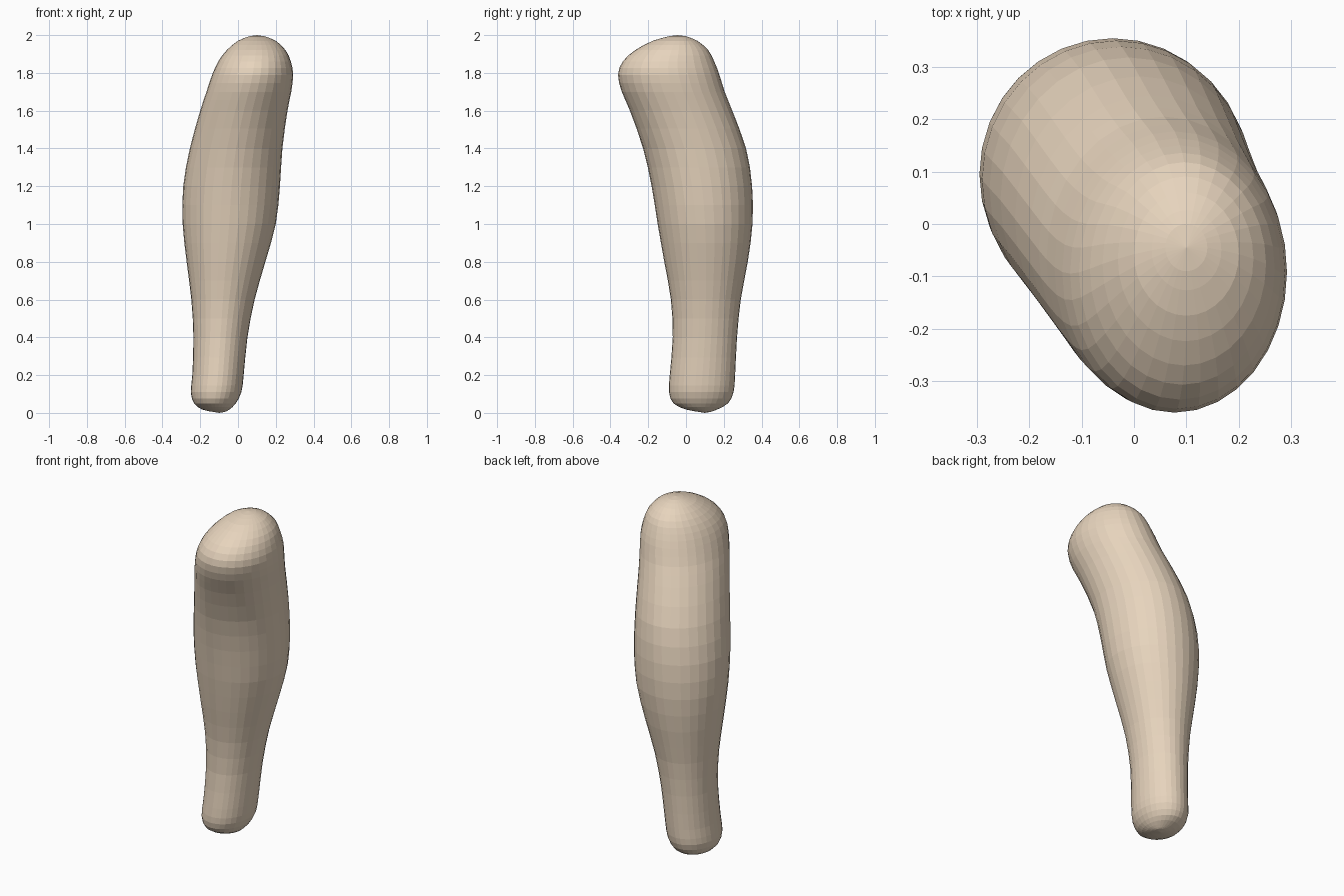
import bpy, bmesh, math

if "Cube" in bpy.data.objects:
    bpy.data.objects.remove(bpy.data.objects["Cube"])

SIDES, STEPS = 32, 2
# Cross-sections, bottom to top: height, x min, x max, y min, y max
KEYS = [
    (0.005, -0.13, -0.07, 0.07, 0.13),
    (0.018, -0.19, -0.045, 0.0, 0.165),
    (0.05, -0.232, -0.012, -0.066, 0.222),
    (0.11, -0.25, 0.018, -0.09, 0.252),
    (0.20, -0.242, 0.03, -0.086, 0.26),
    (0.40, -0.236, 0.05, -0.07, 0.27),
    (0.60, -0.247, 0.088, -0.08, 0.29),
    (0.80, -0.272, 0.145, -0.115, 0.327),
    (1.00, -0.293, 0.2, -0.15, 0.352),
    (1.20, -0.29, 0.222, -0.182, 0.35),
    (1.40, -0.255, 0.235, -0.227, 0.318),
    (1.60, -0.2, 0.262, -0.297, 0.245),
    (1.70, -0.167, 0.282, -0.34, 0.205),
    (1.79, -0.137, 0.292, -0.36, 0.177),
    (1.86, -0.105, 0.28, -0.335, 0.15),
    (1.92, -0.06, 0.252, -0.27, 0.118),
    (1.97, 0.0, 0.2, -0.175, 0.06),
    (1.994, 0.06, 0.14, -0.09, 0.0),
]


def blend(a, b, c, d, t):
    """Smooth curve from b to c."""
    return 0.5 * (2 * b + (c - a) * t + (2 * a - 5 * b + 4 * c - d) * t * t
                  + (3 * b - a - 3 * c + d) * t ** 3)


sections = []
last = len(KEYS) - 1
for i in range(last):
    quad = [KEYS[max(0, min(last, i + k))] for k in (-1, 0, 1, 2)]
    for s in range(STEPS):
        sections.append([blend(*v, s / STEPS) for v in zip(*quad)])
sections.append(KEYS[-1])

# Loft the leaning limb through oval rings
bm = bmesh.new()
rings = []
for z, x0, x1, y0, y1 in sections:
    ring = []
    for k in range(SIDES):
        a = 2 * math.pi * k / SIDES
        ring.append(bm.verts.new(((x0 + x1) / 2 + (x1 - x0) / 2 * math.cos(a),
                                  (y0 + y1) / 2 + (y1 - y0) / 2 * math.sin(a), z)))
    rings.append(ring)
for lo, hi in zip(rings, rings[1:]):
    for k in range(SIDES):
        n = (k + 1) % SIDES
        bm.faces.new((lo[k], lo[n], hi[n], hi[k]))

# Rounded end caps
bottom = bm.verts.new((-0.1, 0.1, 0.0))
top = bm.verts.new((0.1, -0.045, 2.0))
for k in range(SIDES):
    n = (k + 1) % SIDES
    bm.faces.new((rings[0][n], rings[0][k], bottom))
    bm.faces.new((rings[-1][k], rings[-1][n], top))
bmesh.ops.recalc_face_normals(bm, faces=bm.faces)

mesh = bpy.data.meshes.new("leaning_limb")
bm.to_mesh(mesh)
bm.free()
limb = bpy.data.objects.new("leaning_limb", mesh)
bpy.context.collection.objects.link(limb)

# Pale tan material
tan = bpy.data.materials.new("pale_tan")
tan.diffuse_color = (0.80, 0.66, 0.51, 1)
tan.use_nodes = True
tan.node_tree.nodes["Principled BSDF"].inputs["Base Color"].default_value = tan.diffuse_color
mesh.materials.append(tan)
